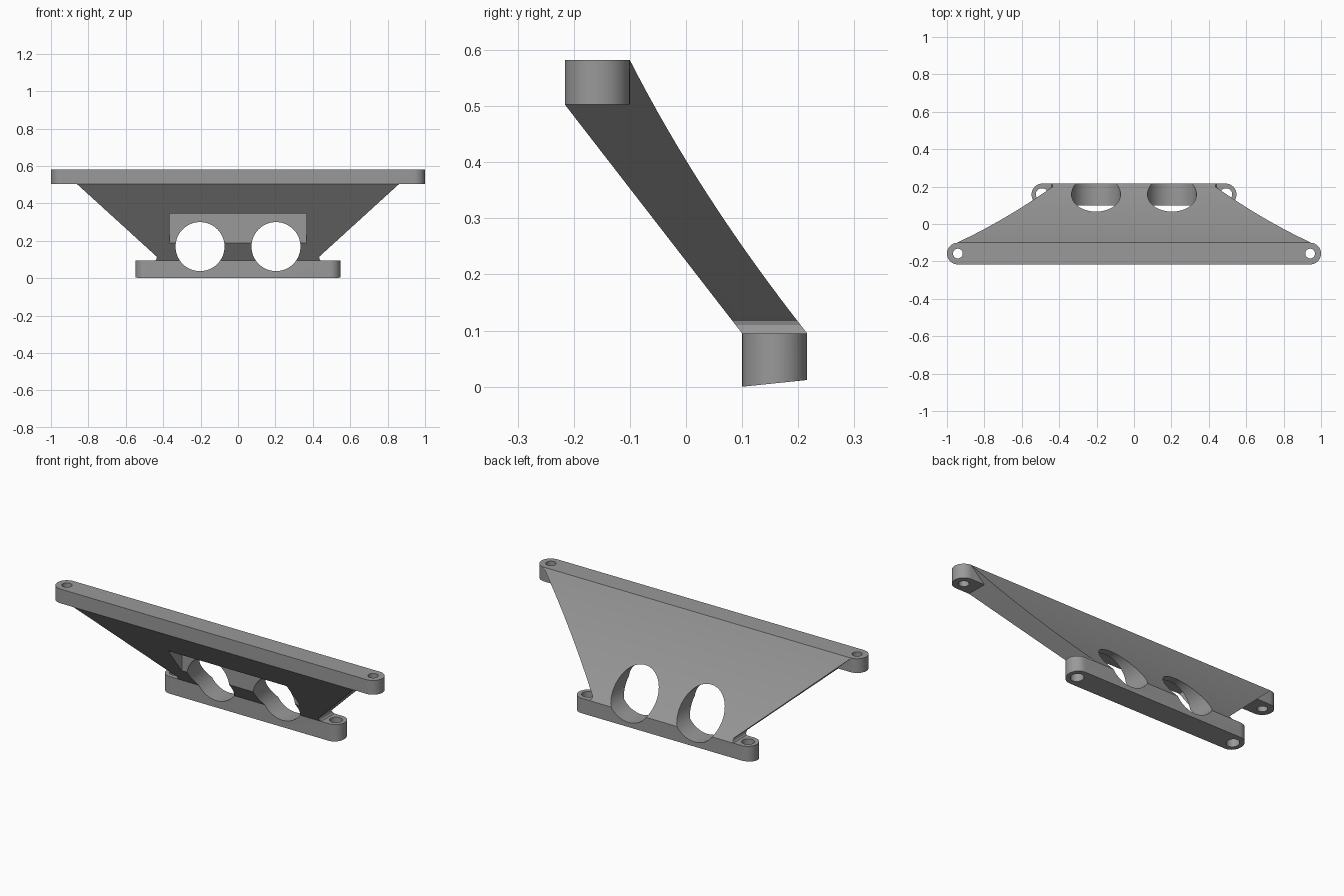
import bpy, bmesh, math
from mathutils import Vector

if "Cube" in bpy.data.objects:
    bpy.data.objects.remove(bpy.data.objects["Cube"])

grey = bpy.data.materials.new("plain grey")
grey.diffuse_color = (0.32, 0.32, 0.32, 1)
grey.use_nodes = True
grey.node_tree.nodes["Principled BSDF"].inputs["Base Color"].default_value = grey.diffuse_color


def prism(name, pts, axis, lo, hi):
    """Extrude a closed 2D outline along an axis (x: pts are yz, y: xz, z: xy)."""
    place = {"x": lambda a, b, t: (t, a, b),
             "y": lambda a, b, t: (a, t, b),
             "z": lambda a, b, t: (a, b, t)}[axis]
    bm = bmesh.new()
    face = bm.faces.new([bm.verts.new(place(a, b, lo)) for a, b in pts])
    res = bmesh.ops.extrude_face_region(bm, geom=[face])
    new = [v for v in res["geom"] if isinstance(v, bmesh.types.BMVert)]
    bmesh.ops.translate(bm, verts=new, vec=Vector(place(0, 0, hi - lo)))
    bmesh.ops.recalc_face_normals(bm, faces=bm.faces)
    me = bpy.data.meshes.new(name)
    bm.to_mesh(me)
    bm.free()
    me.materials.append(grey)
    ob = bpy.data.objects.new(name, me)
    bpy.context.collection.objects.link(ob)
    return ob


def circle(cx, cy, r, n=48):
    return [(cx + r * math.cos(2 * math.pi * i / n),
             cy + r * math.sin(2 * math.pi * i / n)) for i in range(n)]


def stadium(half, cy, r, n=20):
    pts = []
    for side, start in ((1, -math.pi / 2), (-1, math.pi / 2)):
        for i in range(n + 1):
            a = start + math.pi * i / n
            pts.append((side * (half - r) + r * math.cos(a), cy + r * math.sin(a)))
    return pts


def combine(ob, other, op):
    mod = ob.modifiers.new(op, "BOOLEAN")
    mod.operation = op
    mod.solver = "EXACT"
    mod.object = other
    bpy.context.view_layer.objects.active = ob
    bpy.ops.object.modifier_apply(modifier=mod.name)
    bpy.data.objects.remove(other)


R, CY = 0.058, 0.158

# Upper and lower mounting bars; the lower one has a slightly sloped underside
upper_bar = prism("upper_bar", stadium(1.0, -CY, R), "z", 0.503, 0.582)
lower_bar = prism("lower_bar", stadium(0.548, CY, R), "z", 0.0, 0.095)
for v in lower_bar.data.vertices:
    if v.co.z < 0.01:
        v.co.z = 0.012 * (v.co.y - 0.1) / 0.116

# Sloping web: side profile with a gently hollow back, trimmed to a flared outline
back = []
for i in range(17):
    t = i / 16
    back.append((-0.1 + 0.316 * t - 0.017 * 4 * t * (1 - t), 0.582 - 0.487 * t))
web = prism("bracket", [(-0.216, 0.503)] + back +
            [(0.21, 0.06), (0.106, 0.06), (0.1, 0.095)], "x", -1.1, 1.1)
half = [(0.442, 0.04), (0.442, 0.095), (0.436, 0.102), (0.434, 0.11),
        (0.436, 0.117), (0.443, 0.123), (0.947, 0.582), (0.947, 0.65)]
outline = half + [(-x, z) for x, z in reversed(half)]
combine(web, prism("outline", outline, "y", -0.5, 0.5), "INTERSECT")

# Pocket in the front of the web
pocket = [(-0.365, 0.06), (0.365, 0.06), (0.365, 0.345), (-0.365, 0.345)]
combine(web, prism("pocket", pocket, "y", -0.5, 0.027), "DIFFERENCE")

# Join the bars to the web
combine(web, upper_bar, "UNION")
combine(web, lower_bar, "UNION")

# Two large round openings and four screw holes
for s in (-1, 1):
    combine(web, prism("opening", circle(s * 0.203, 0.169, 0.131, 64), "y", -0.5, 0.5), "DIFFERENCE")
    combine(web, prism("upper_hole", circle(s * 0.942, -CY, 0.026, 32), "z", 0.45, 0.65), "DIFFERENCE")
    combine(web, prism("lower_hole", circle(s * 0.492, CY, 0.033, 32), "z", -0.1, 0.11), "DIFFERENCE")

# Smooth curved walls, keep edges sharp
bpy.ops.object.select_all(action="DESELECT")
web.select_set(True)
bpy.context.view_layer.objects.active = web
bpy.ops.object.shade_smooth_by_angle(angle=math.radians(25))
